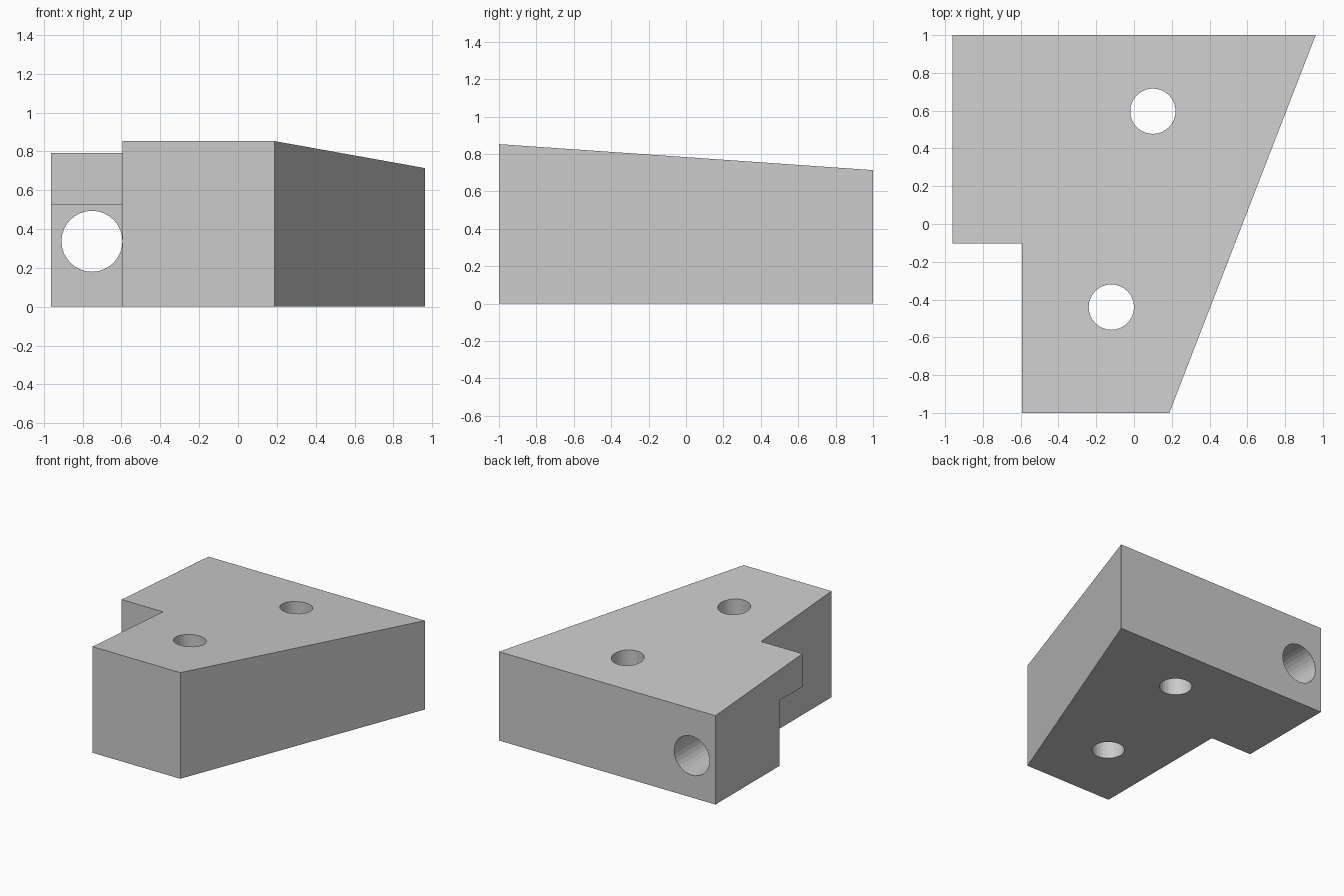
import bpy, bmesh, math
from mathutils import Vector

if "Cube" in bpy.data.objects:
    bpy.data.objects.remove(bpy.data.objects["Cube"])

FRONT_TOP, BACK_TOP = 0.853, 0.714   # top surface slopes down towards the back
X_LEFT, X_SEAM, X_RIGHT = -0.962, -0.594, 0.962


def top_z(y):
    return FRONT_TOP + (BACK_TOP - FRONT_TOP) * (y + 1) / 2


def prism(name, start, end):
    """Solid between two matching point loops."""
    bm = bmesh.new()
    a = [bm.verts.new(p) for p in start]
    b = [bm.verts.new(p) for p in end]
    n = len(a)
    bm.faces.new(a)
    bm.faces.new(b)
    for i in range(n):
        j = (i + 1) % n
        bm.faces.new((a[i], a[j], b[j], b[i]))
    bmesh.ops.recalc_face_normals(bm, faces=bm.faces)
    mesh = bpy.data.meshes.new(name)
    bm.to_mesh(mesh)
    bm.free()
    obj = bpy.data.objects.new(name, mesh)
    bpy.context.collection.objects.link(obj)
    return obj


def drill(obj, centre, radius, rotation=(0, 0, 0)):
    """Cut a round through hole and apply it."""
    bpy.ops.mesh.primitive_cylinder_add(vertices=32, radius=radius, depth=4,
                                        location=centre, rotation=rotation)
    cutter = bpy.context.object
    cutter.hide_render = True
    mod = obj.modifiers.new("hole", 'BOOLEAN')
    mod.operation, mod.solver, mod.object = 'DIFFERENCE', 'EXACT', cutter
    bpy.context.view_layer.objects.active = obj
    bpy.ops.object.modifier_apply(modifier=mod.name)
    bpy.data.objects.remove(cutter, do_unlink=True)


# Main wedge-shaped body with sloped top and two vertical bolt holes
outline = [(X_SEAM, -1), (0.187, -1), (X_RIGHT, 1), (X_SEAM, 1)]
body = prism("main_body",
             [Vector((x, y, 0)) for x, y in outline],
             [Vector((x, y, top_z(y))) for x, y in outline])
for x, y in ((0.10, 0.597), (-0.12, -0.44)):
    drill(body, (x, y, 0), 0.12)

# Side lug: full height at the back, overhanging lip at the front, hole along y
profile = [(1, 0), (0.187, 0), (0.187, 0.525), (-0.104, 0.525),
           (-0.104, top_z(-0.104)), (1, top_z(1))]
lug = prism("side_lug",
            [Vector((X_LEFT, y, z)) for y, z in profile],
            [Vector((X_SEAM, y, z)) for y, z in profile])
drill(lug, (-0.752, 0, 0.337), 0.157, (math.pi / 2, 0, 0))
